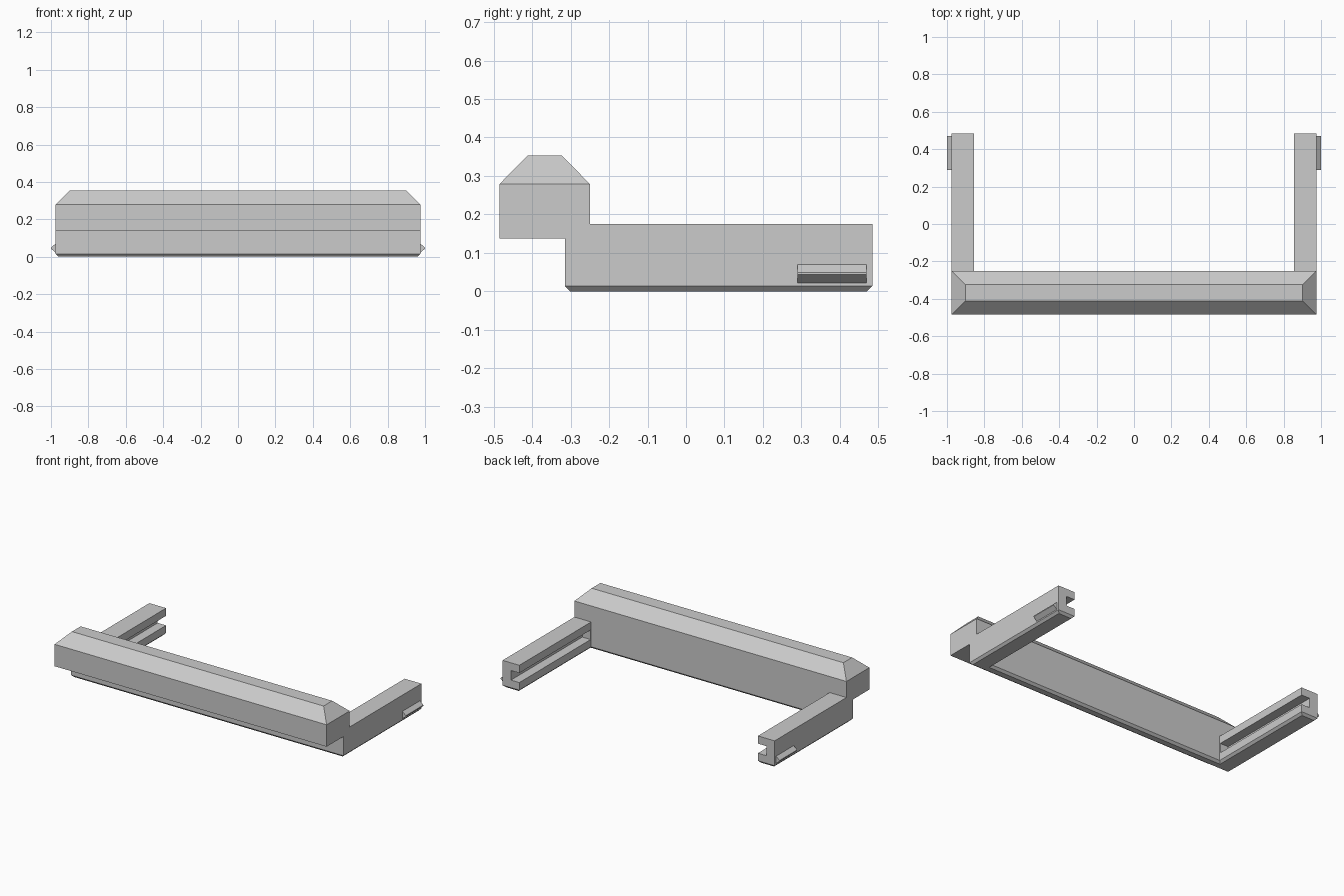
import bpy

if "Cube" in bpy.data.objects:
    bpy.data.objects.remove(bpy.data.objects["Cube"])

grey = bpy.data.materials.new("plain grey")
grey.diffuse_color = (0.6, 0.6, 0.6, 1)
grey.use_nodes = True
grey.node_tree.nodes["Principled BSDF"].inputs["Base Color"].default_value = grey.diffuse_color


def loft(name, rings):
    """Solid through a stack of matching rings, capped at both ends."""
    n = len(rings[0])
    verts = [p for ring in rings for p in ring]
    faces = [tuple(reversed(range(n))), tuple(range(len(verts) - n, len(verts)))]
    for k in range(len(rings) - 1):
        for i in range(n):
            j = (i + 1) % n
            faces.append((k * n + i, k * n + j, (k + 1) * n + j, (k + 1) * n + i))
    mesh = bpy.data.meshes.new(name)
    mesh.from_pydata(verts, [], faces)
    mesh.materials.append(grey)
    obj = bpy.data.objects.new(name, mesh)
    bpy.context.collection.objects.link(obj)
    return obj


def rect(x0, x1, y0, y1, z):
    return [(x0, y0, z), (x1, y0, z), (x1, y1, z), (x0, y1, z)]


def u_outline(d, z):
    """U-shaped outline seen from above, shrunk inward by d."""
    xo, xi = 0.975 - d, 0.855 + d
    front, web, back = -0.315 + d, -0.25 - d, 0.485 - d
    return [(-xo, front, z), (xo, front, z), (xo, back, z), (xi, back, z),
            (xi, web, z), (-xi, web, z), (-xi, back, z), (-xo, back, z)]


def boolean(target, tool, operation):
    mod = target.modifiers.new(operation.lower(), 'BOOLEAN')
    mod.operation, mod.solver, mod.object = operation, 'EXACT', tool
    tool.hide_render = True
    tool.hide_set(True)


# U-shaped frame with a chamfered underside
frame = loft("frame", [u_outline(0.014, 0), u_outline(0, 0.014), u_outline(0, 0.175)])

# Front crossbar with a bevelled top
bar = loft("crossbar", [rect(-0.975, 0.975, -0.485, -0.25, 0.137),
                        rect(-0.975, 0.975, -0.485, -0.25, 0.279),
                        rect(-0.902, 0.902, -0.412, -0.323, 0.353)])
boolean(frame, bar, 'UNION')

for side, s in (("right", 1), ("left", -1)):
    # Groove along the inner face of each arm
    x0, x1 = sorted((s * 0.80, s * 0.915))
    groove = loft(side + "_groove_cutter", [rect(x0, x1, -0.245, 0.6, 0.063),
                                            rect(x0, x1, -0.245, 0.6, 0.125)])
    boolean(frame, groove, 'DIFFERENCE')

    # Small wedge-shaped catch on the outer face of each arm
    profile = [(0.97, 0.022), (0.975, 0.022), (1.0, 0.043), (1.0, 0.049), (0.975, 0.07), (0.97, 0.07)]
    if s < 0:
        profile.reverse()
    loft(side + "_catch", [[(s * x, y, z) for x, z in profile] for y in (0.47, 0.29)])
